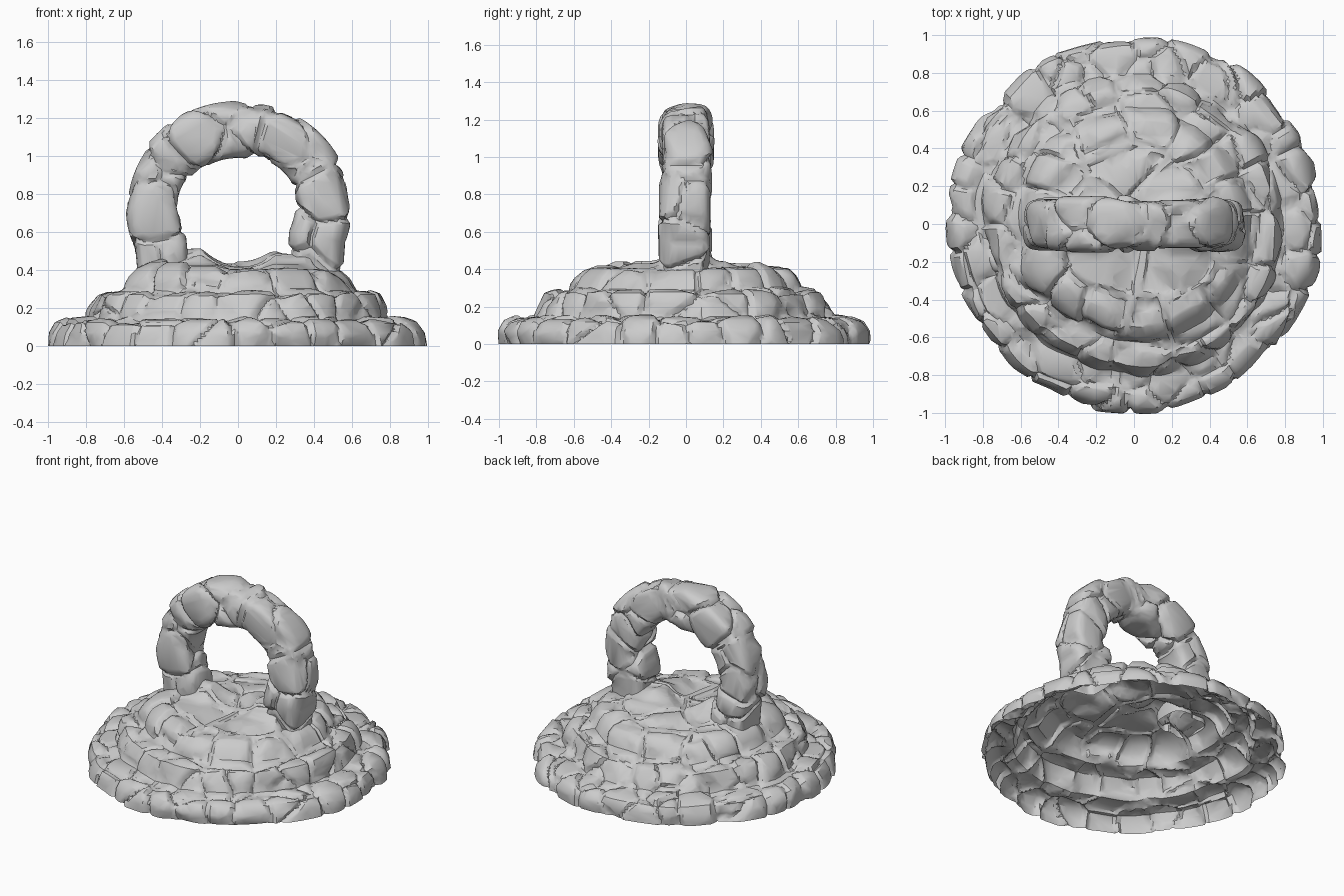
import bpy, bmesh, math, random
from mathutils import Vector, noise, kdtree

random.seed(11)
cube = bpy.data.objects.get("Cube")
if cube:
    bpy.data.objects.remove(cube, do_unlink=True)

stone = bpy.data.materials.new("grey_stone")
stone.use_nodes = True
GREY = (0.6, 0.6, 0.6, 1)
stone.diffuse_color = GREY
stone.node_tree.nodes["Principled BSDF"].inputs["Base Color"].default_value = GREY


def jitter(s):
    return Vector([random.uniform(-s, s) for _ in range(3)])


def resample(points, step):
    """Even steps along a polyline."""
    out = []
    for a, b in zip(points, points[1:]):
        n = max(1, round((b - a).length / step))
        out += [a.lerp(b, i / n) for i in range(n)]
    return out + [points[-1]]


def carve_stones(bm, seeds, reach, swell, groove):
    """Press a mesh into separate stones with chipped faces and narrow grooves."""
    cells = kdtree.KDTree(len(seeds))
    for i, p in enumerate(seeds):
        cells.insert(p, i)
    cells.balance()
    lift = [random.uniform(-swell, swell) for _ in seeds]
    chips = [[jitter(1).normalized() for _ in range(5)] for _ in seeds]
    bm.normal_update()
    moves = []
    for v in bm.verts:
        p = v.co + 0.04 * noise.noise_vector(v.co * 4)
        (c1, i1, d1), (c2, i2, d2) = cells.find_n(p, 2)
        edge = (d2 * d2 - d1 * d1) / (2 * (c1 - c2).length)
        cut = max(0, max(n.dot(p - c1) for n in chips[i1]) - reach)
        h = (lift[i1] - min(0.035, cut * 0.5)) * min(1, edge / 0.03)
        h -= groove * max(0, 1 - edge / 0.02)
        moves.append(v.co + v.normal * h)
    for v, co in zip(bm.verts, moves):
        v.co = co


def grid_mesh(rows):
    """Closed rings of points joined into a tube."""
    bm = bmesh.new()
    rings = [[bm.verts.new(p) for p in row] for row in rows]
    n = len(rings[0])
    for a, b in zip(rings, rings[1:]):
        for i in range(n):
            j = (i + 1) % n
            bm.faces.new((a[i], a[j], b[j], b[i]))
    return bm


def finish(name, bm, ratio):
    """Make the object, simplify it into facets and shade it."""
    mesh = bpy.data.meshes.new(name)
    bm.to_mesh(mesh)
    bm.free()
    mesh.materials.append(stone)
    obj = bpy.data.objects.new(name, mesh)
    bpy.context.collection.objects.link(obj)
    bpy.ops.object.select_all(action='DESELECT')
    obj.select_set(True)
    bpy.context.view_layer.objects.active = obj
    facets = obj.modifiers.new("facets", 'DECIMATE')
    facets.ratio = ratio
    bpy.ops.object.modifier_apply(modifier=facets.name)
    bpy.ops.object.shade_smooth_by_angle(angle=math.radians(35))


# Stepped round base: an open shell turned from a three-tier profile
profile = [Vector(p) for p in ((0.99, 0), (0.98, 0.07), (0.95, 0.12), (0.90, 0.142),
           (0.80, 0.152), (0.775, 0.21), (0.74, 0.27), (0.70, 0.285), (0.625, 0.298),
           (0.59, 0.36), (0.55, 0.40), (0.48, 0.43), (0.0, 0.438))]
SIDES = 340
rows = []
for r, z in resample(profile, 0.014):
    row = []
    for i in range(SIDES):
        a = math.tau * i / SIDES
        ring = Vector((math.cos(a), math.sin(a), 0))
        wander = 0.035 * noise.noise(ring * 3 + Vector((0, 0, z * 5))) * min(1, r / 0.4)
        x, y = (ring * (r + wander)).xy
        # Low saddle of stone where the arch meets the platform
        saddle = min(0.07, 0.31 - math.sqrt(max(0, 0.31 ** 2 - x * x)))
        saddle *= math.exp(-(y / 0.13) ** 4) * max(0, min(1, (0.45 - abs(x)) / 0.1))
        row.append((x, y, z + saddle))
    rows.append(row)
bm = grid_mesh(rows)
bmesh.ops.remove_doubles(bm, verts=bm.verts, dist=0.002)
bmesh.ops.recalc_face_normals(bm, faces=bm.faces)
if sum(f.normal.z for f in bm.faces) < 0:
    bmesh.ops.reverse_faces(bm, faces=bm.faces)

seeds = []
for count, r, z, loose in ((32, 0.96, 0.08, 0.05), (11, 0.86, 0.15, 0.04),
                           (21, 0.76, 0.24, 0.05), (15, 0.58, 0.36, 0.05),
                           (5, 0.27, 0.44, 0.08)):
    start = random.random()
    for i in range(count):
        a = math.tau * (i + start + random.uniform(-0.35, 0.35)) / count
        seeds.append(Vector((r * math.cos(a), r * math.sin(a), z)) + jitter(loose))
carve_stones(bm, seeds, 0.065, 0.013, 0.026)
for v in bm.verts:
    v.co.z = 0 if v.is_boundary else max(0, v.co.z)
finish("stepped_base", bm, 0.25)

# Upright stone ring: rounded-square section swept along an arc with short legs
arc = []
for i in range(121):
    a = math.radians(-22 + 224 * i / 120)
    arc.append(Vector((0.45 * math.cos(a), 0, 0.73 + 0.412 * math.sin(a))))
foot_r, foot_l = Vector((0.405, 0, 0.39)), Vector((-0.40, 0, 0.39))
path = resample([foot_r] + arc + [foot_l], 0.0125)
across = Vector((0, 1, 0))
rows, frames = [], []
for i, p in enumerate(path):
    t = (path[min(i + 4, len(path) - 1)] - path[max(i - 4, 0)]).normalized()
    out = across.cross(t)
    frames.append((p, out))
    row = []
    for k in range(72):
        a = math.tau * k / 72
        c, s = math.cos(a), math.sin(a)
        size = 0.14 / (abs(c) ** 4 + abs(s) ** 4) ** 0.25
        row.append(p + out * c * size + across * s * size)
    rows.append(row)
bm = grid_mesh(rows)
bmesh.ops.recalc_face_normals(bm, faces=bm.faces)
if sum(f.normal.dot(f.calc_center_median() - Vector((0, 0, 0.73))) for f in bm.faces) < 0:
    bmesh.ops.reverse_faces(bm, faces=bm.faces)

seeds = []
STONES = 14
for i in range(STONES):
    p, out = frames[int((i + 0.5 + random.uniform(-0.2, 0.2)) * len(frames) / STONES)]
    if i % 3 == 1:
        side = random.choice((-1, 1))
        seeds += [p + out * 0.08 * side + jitter(0.03), p - out * 0.09 * side + jitter(0.03)]
    elif i % 3 == 2:
        seeds += [p + across * 0.07 + jitter(0.03), p - across * 0.07 + jitter(0.03)]
    else:
        seeds.append(p + jitter(0.03))
carve_stones(bm, seeds, 0.1, 0.014, 0.026)
finish("stone_arch", bm, 0.25)
